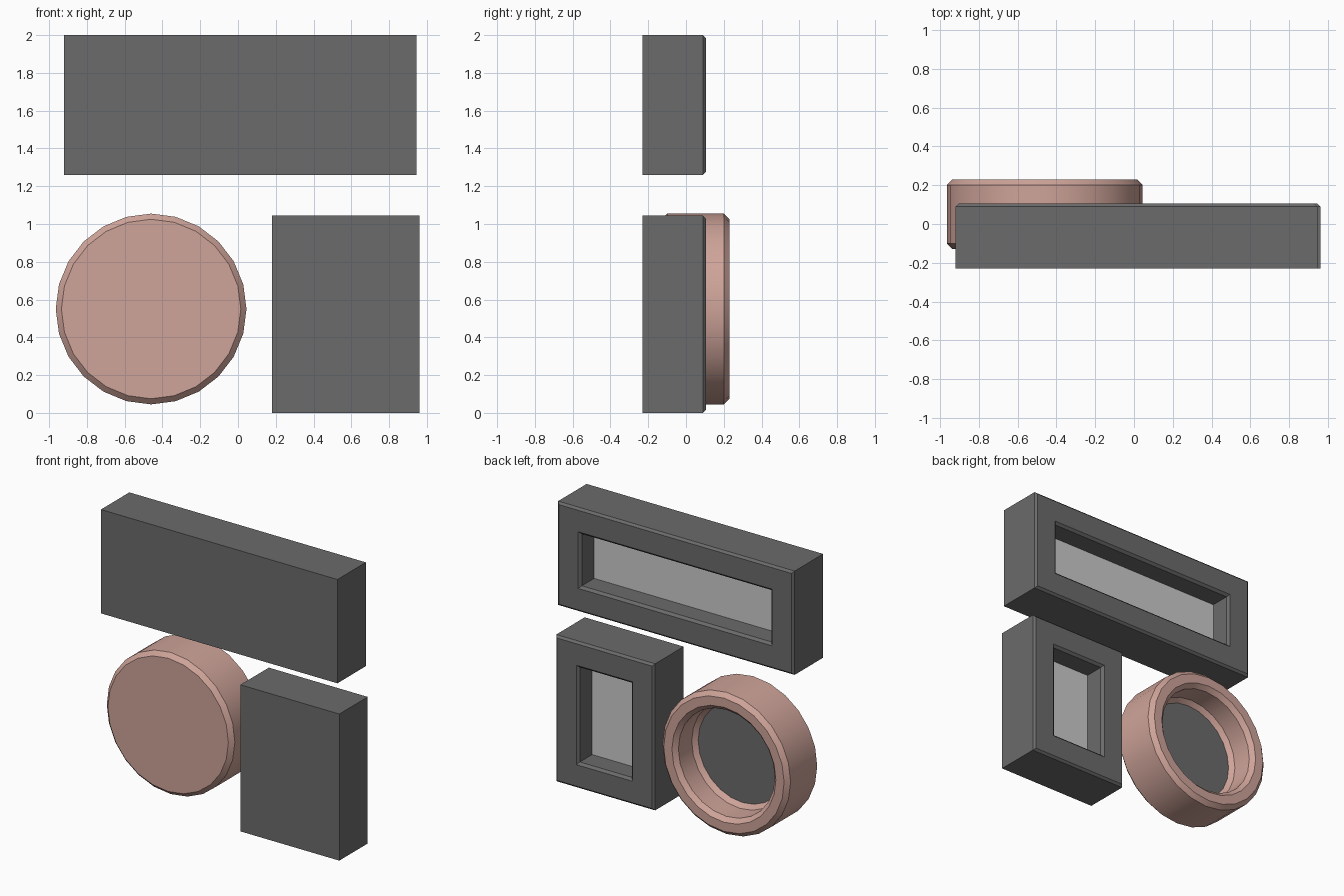
import bpy, bmesh, math

cube = bpy.data.objects.get("Cube")
if cube:
    bpy.data.objects.remove(cube, do_unlink=True)


def material(name, rgb):
    m = bpy.data.materials.new(name)
    m.use_nodes = True
    m.diffuse_color = (*rgb, 1)
    m.node_tree.nodes["Principled BSDF"].inputs["Base Color"].default_value = (*rgb, 1)
    return m


charcoal = material("charcoal", (0.147, 0.147, 0.147))
glass = material("pale_grey", (0.6, 0.6, 0.6))
pink = material("dusty_pink", (0.62, 0.37, 0.32))


def loft(name, outline, profile, body, pane):
    """Skin outlines from the front cap to the recessed pane; profile is (inset, y)."""
    bm = bmesh.new()
    rings = [[bm.verts.new((x, y, z)) for x, z in outline(inset)] for inset, y in profile]
    n = len(rings[0])
    bm.faces.new(rings[0])
    for a, b in zip(rings, rings[1:]):
        for i in range(n):
            j = (i + 1) % n
            bm.faces.new((a[i], b[i], b[j], a[j]))
    bm.faces.new(rings[-1][::-1]).material_index = 1
    bmesh.ops.recalc_face_normals(bm, faces=bm.faces)
    mesh = bpy.data.meshes.new(name)
    bm.to_mesh(mesh)
    bm.free()
    mesh.materials.append(body)
    mesh.materials.append(pane)
    ob = bpy.data.objects.new(name, mesh)
    bpy.context.collection.objects.link(ob)
    return ob


def rectangle(x0, x1, z0, z1):
    return lambda d: [(x0 + d, z0 + d), (x1 - d, z0 + d), (x1 - d, z1 - d), (x0 + d, z1 - d)]


def circle(cx, cz, radius, sides=24):
    turns = [math.tau * i / sides for i in range(sides)]
    return lambda d: [(cx + (radius - d) * math.cos(t), cz + (radius - d) * math.sin(t)) for t in turns]


# Rectangular windows: flat front, chamfered rim and opening at the rear
window = [(0, -0.23), (0, 0.09), (0.015, 0.105), (0.168, 0.105),
          (0.185, 0.088), (0.185, -0.05)]
loft("wide_window", rectangle(-0.92, 0.945, 1.26, 2), window, charcoal, glass)
loft("tall_window", rectangle(0.18, 0.96, 0, 1.045), window, charcoal, glass)

# Round window: chamfered drum with a stepped bore and dark pane
drum = [(0.03, -0.13), (0, -0.10), (0, 0.20), (0.03, 0.23), (0.095, 0.23),
        (0.125, 0.20), (0.125, 0.05), (0.155, 0.02)]
round_window = loft("round_window", circle(-0.46, 0.55, 0.505), drum, pink, charcoal)
bpy.ops.object.select_all(action="DESELECT")
round_window.select_set(True)
bpy.context.view_layer.objects.active = round_window
bpy.ops.object.shade_smooth_by_angle(angle=math.radians(30))
